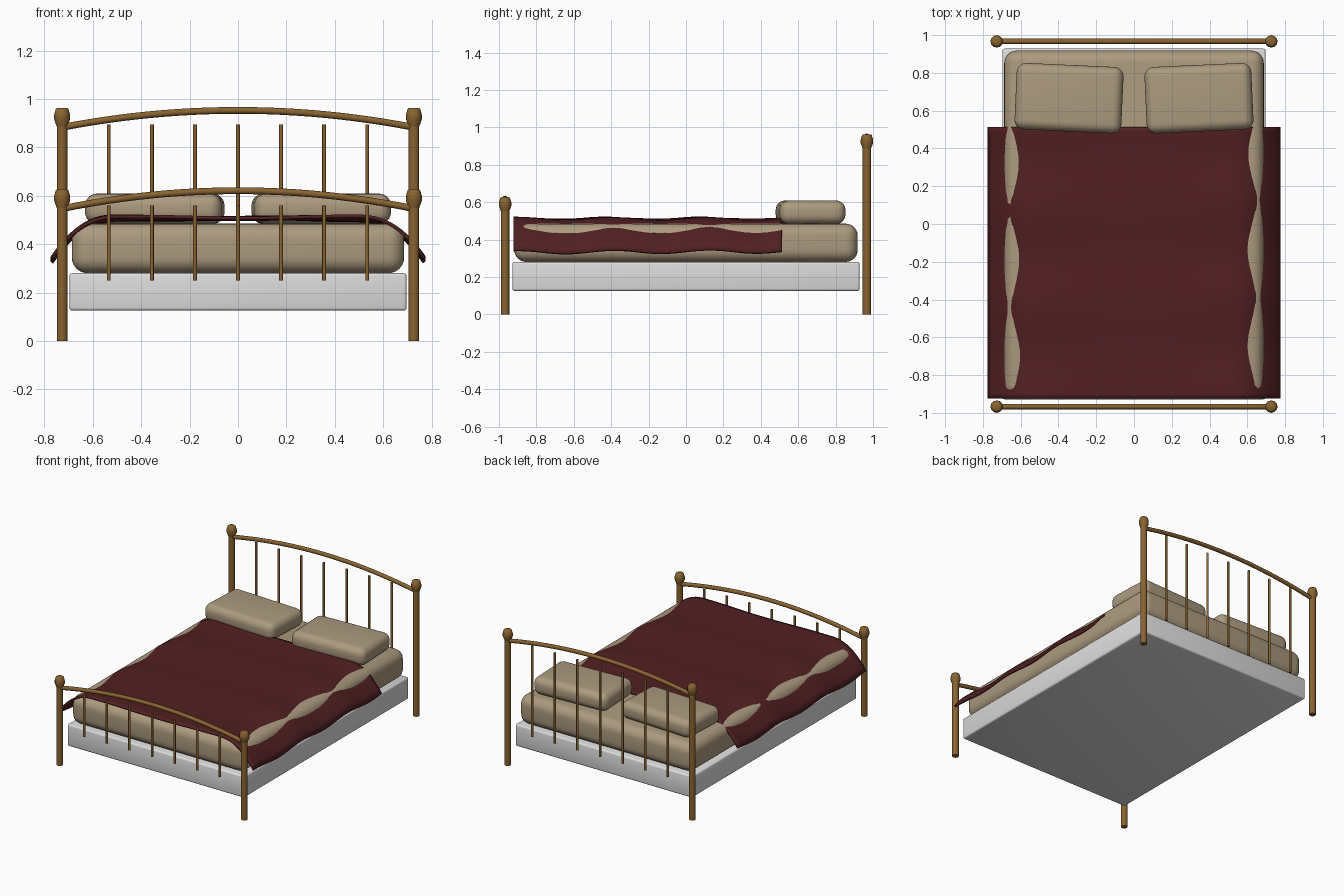
import bpy, bmesh, math

if "Cube" in bpy.data.objects:
    bpy.data.objects.remove(bpy.data.objects["Cube"])


def material(name, rgb):
    m = bpy.data.materials.new(name)
    m.diffuse_color = (*rgb, 1)
    m.use_nodes = True
    m.node_tree.nodes["Principled BSDF"].inputs["Base Color"].default_value = m.diffuse_color
    return m


BRASS = material("aged brass", (0.25, 0.125, 0.03))
LINEN = material("beige linen", (0.41, 0.325, 0.21))
RED = material("dark red cloth", (0.085, 0.014, 0.016))
WHITE = material("light grey base", (0.72, 0.72, 0.72))


def finish(bm, name, mat, angle=40):
    bmesh.ops.recalc_face_normals(bm, faces=bm.faces)
    me = bpy.data.meshes.new(name)
    bm.to_mesh(me)
    bm.free()
    ob = bpy.data.objects.new(name, me)
    bpy.context.collection.objects.link(ob)
    me.materials.append(mat)
    bpy.ops.object.select_all(action='DESELECT')
    ob.select_set(True)
    bpy.context.view_layer.objects.active = ob
    bpy.ops.object.shade_smooth_by_angle(angle=math.radians(angle))
    return ob


def rounded_box(name, loc, size, bevel, segs, mat, rot=0):
    bm = bmesh.new()
    bmesh.ops.create_cube(bm, size=1)
    bmesh.ops.scale(bm, vec=size, verts=bm.verts)
    bmesh.ops.bevel(bm, geom=bm.edges[:], offset=bevel, segments=segs,
                    profile=0.5, affect='EDGES')
    ob = finish(bm, name, mat)
    ob.location = loc
    ob.rotation_euler.z = rot
    return ob


def lathe(name, loc, profile, sides, mat):
    bm = bmesh.new()
    rings = [[bm.verts.new((r * math.cos(2 * math.pi * i / sides),
                            r * math.sin(2 * math.pi * i / sides), z))
              for i in range(sides)] for r, z in profile]
    for a, b in zip(rings, rings[1:]):
        for i in range(sides):
            j = (i + 1) % sides
            bm.faces.new((a[i], a[j], b[j], b[i]))
    bm.faces.new(rings[0])
    bm.faces.new(rings[-1])
    ob = finish(bm, name, mat)
    ob.location = loc
    return ob


def arched_rail(name, y, z_end, z_mid, half, radius):
    bm = bmesh.new()
    n, sides = 24, 12
    rings = []
    for k in range(n + 1):
        t = -1 + 2 * k / n
        z = z_mid - (z_mid - z_end) * t * t
        s = math.atan2(-2 * (z_mid - z_end) * t, half)
        ring = []
        for i in range(sides):
            a = 2 * math.pi * i / sides
            up = radius * math.cos(a)
            ring.append(bm.verts.new((half * t - up * math.sin(s),
                                      y + radius * math.sin(a), z + up * math.cos(s))))
        rings.append(ring)
    for a, b in zip(rings, rings[1:]):
        for i in range(sides):
            j = (i + 1) % sides
            bm.faces.new((a[i], a[j], b[j], b[i]))
    bm.faces.new(rings[0])
    bm.faces.new(rings[-1])
    finish(bm, name, BRASS)


def bed_end(name, y, top, rail_end, rail_mid, spindle_top):
    for side, x in (("left", -0.727), ("right", 0.727)):
        lathe(f"{name}_{side}_post", (x, y, 0), [(0.022, 0), (0.022, top - 0.05)], 16, BRASS)
        lathe(f"{name}_{side}_knob", (x, y, top),
              [(0.022, -0.077), (0.033, -0.047), (0.033, -0.028), (0.026, -0.004), (0.02, 0)],
              12, BRASS)
    arched_rail(f"{name}_rail", y, rail_end, rail_mid, 0.727, 0.014)
    for i in range(-3, 4):
        lathe(f"{name}_spindle_{i + 4}", (i * 0.178, y, 0),
              [(0.008, 0.25), (0.008, spindle_top)], 10, BRASS)


# Metal head and foot ends
bed_end("headboard", 0.967, 0.963, 0.883, 0.953, 0.895)
bed_end("footboard", -0.967, 0.627, 0.547, 0.621, 0.56)

# Base, mattress and pillows
rounded_box("box_base", (0, 0, 0.203), (1.394, 1.856, 0.155), 0.012, 3, WHITE)
rounded_box("mattress", (0, 0, 0.383), (1.374, 1.836, 0.205), 0.065, 6, LINEN)
for s, side in ((-1, "left"), (1, "right")):
    rounded_box(f"{side}_pillow", (s * 0.344, 0.666, 0.546), (0.566, 0.352, 0.126),
                0.05, 6, LINEN, rot=s * math.radians(2.6))


# Draped blanket with gentle ripples
def blanket_z(x, y):
    drop = 0.172 * (max(0, abs(x) - 0.5) / 0.27) ** 2.3
    ripple = -0.009 * math.cos(12.3 * (y - 0.35) - 0.5 * x)
    edge = min(1, max(0.3, abs(x) / 0.6))
    return 0.507 - drop + ripple * edge + 0.002 * math.sin(9 * x + 2 * y)


bm = bmesh.new()
nx, ny = 60, 56
grid = [[bm.verts.new((x, y, blanket_z(x, y)))
         for x in (-0.77 + 1.54 * i / nx for i in range(nx + 1))]
        for y in (-0.923 + 1.437 * j / ny for j in range(ny + 1))]
for j in range(ny):
    for i in range(nx):
        bm.faces.new((grid[j][i], grid[j][i + 1], grid[j + 1][i + 1], grid[j + 1][i]))
blanket = finish(bm, "blanket", RED)
solid = blanket.modifiers.new("thickness", 'SOLIDIFY')
solid.thickness = 0.014
solid.offset = 0
